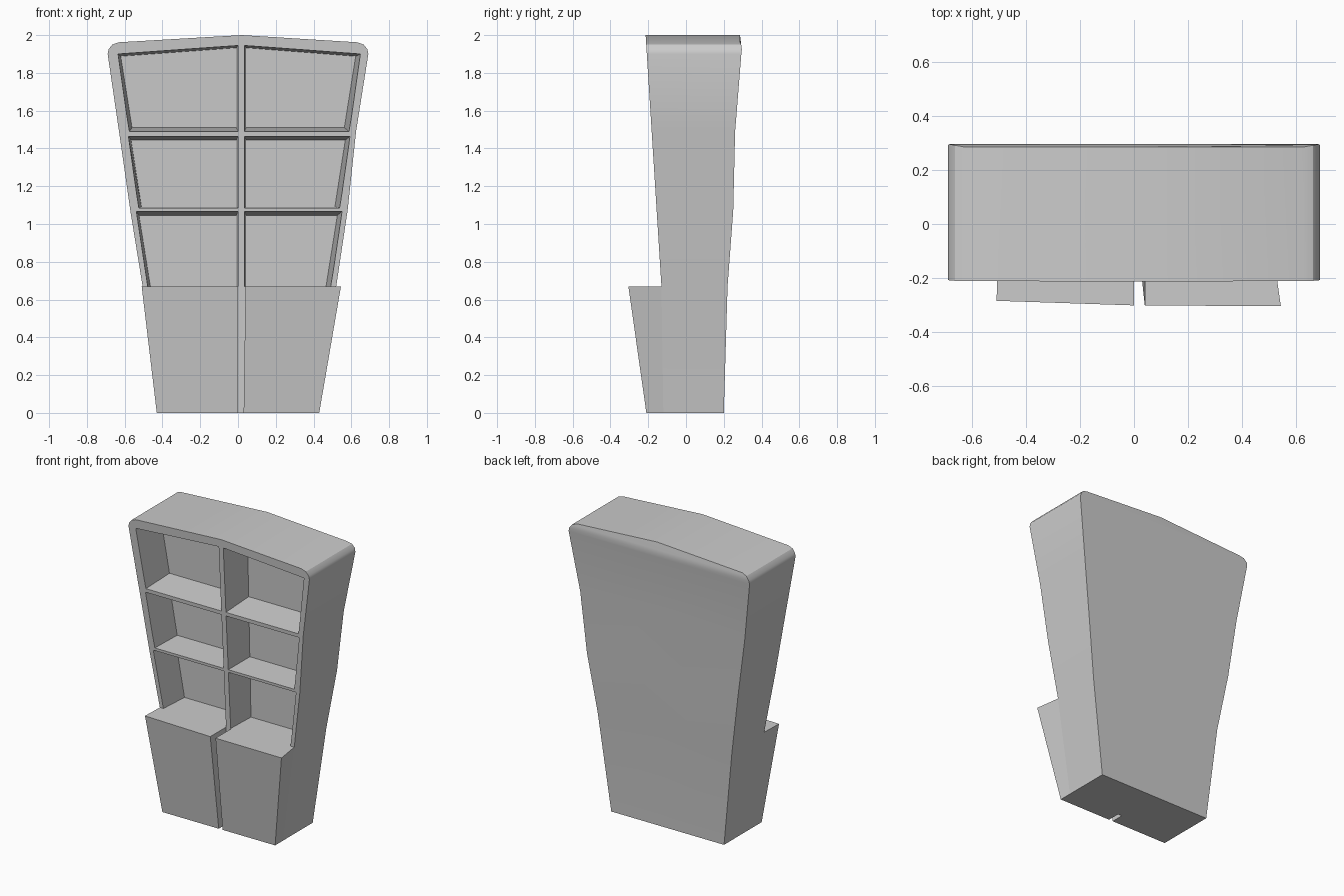
import bpy, bmesh
from mathutils import Vector

if "Cube" in bpy.data.objects:
    bpy.data.objects.remove(bpy.data.objects["Cube"])


def front_y(z):
    """Sloping front plane of the shelving carcass."""
    return -0.13 - 0.063 * (z - 0.67) if z >= 0.67 else -0.12 - 0.015 * z


def inner_y(z):
    """Plane of the recessed back panel."""
    return 0.08 - 0.03 * (z - 0.67)


def make_object(name, bm):
    bmesh.ops.recalc_face_normals(bm, faces=bm.faces)
    mesh = bpy.data.meshes.new(name)
    bm.to_mesh(mesh)
    bm.free()
    ob = bpy.data.objects.new(name, mesh)
    bpy.context.collection.objects.link(ob)
    return ob


def add_block(bm, quad_a, quad_b):
    """Six-sided block joining two matching quads."""
    a = [bm.verts.new(p) for p in quad_a]
    b = [bm.verts.new(p) for p in quad_b]
    bm.faces.new(a)
    bm.faces.new(b)
    for i in range(4):
        j = (i + 1) % 4
        bm.faces.new((a[i], a[j], b[j], b[i]))


# Carcass: flared outline with rounded top corners (z, left, right, back y)
rows = [(0, -0.43, 0.43, 0.20), (0.67, -0.505, 0.52, 0.22),
        (1.07, -0.57, 0.58, 0.25), (1.49, -0.63, 0.625, 0.26),
        (1.90, -0.69, 0.69, 0.293), (1.925, -0.685, 0.685, 0.296),
        (1.95, -0.665, 0.665, 0.292), (1.962, -0.63, 0.63, 0.286)]
bm = bmesh.new()
grid = []
for i, (z, xl, xr, yb) in enumerate(rows):
    zm = 2.0 if i == len(rows) - 1 else z
    pts = [(xl, z), (0.02, zm), (xr, z)]
    f = [bm.verts.new((x, front_y(h), h)) for x, h in pts]
    b = [bm.verts.new((x, yb, h)) for x, h in pts]
    grid.append(f + b[::-1])
for lo, hi in zip(grid, grid[1:]):
    for i in range(6):
        j = (i + 1) % 6
        bm.faces.new((lo[i], lo[j], hi[j], hi[i]))
for r in (grid[0], grid[-1]):
    bm.faces.new((r[0], r[1], r[4], r[5]))
    bm.faces.new((r[1], r[2], r[3], r[4]))
carcass = make_object("shelf_carcass", bm)

# Bays: z bottom, z top at divider, z top at outside, outer x low/high, insets
bays = [(1.49, 1.945, 1.90, 0.575, 0.635, 0.02, 0.012),
        (1.085, 1.464, 1.464, 0.525, 0.58, 0.006, 0.02),
        (0.67, 1.066, 1.066, 0.478, 0.538, 0.0, 0.02)]
bm = bmesh.new()
for side in (-1, 1):
    for zb, zi, zo, x0, x1, db, dt in bays:
        inner = 0.035 if side > 0 else 0.0
        extra = 0.013 if side > 0 else 0.0
        ins = 0.025 if side > 0 else 0.014
        front = [(inner, zb), (side * (x0 + extra), zb),
                 (side * (x1 + extra), zo), (inner, zi)]
        back = [(inner + side * 0.008, zb + db), (side * (x0 + extra - ins), zb + db),
                (side * (x1 + extra - ins), zo - dt), (inner + side * 0.008, zi - dt)]
        f = [Vector((x, front_y(z), z)) for x, z in front]
        b = [Vector((x, inner_y(z), z)) for x, z in back]
        add_block(bm, [p + (p - q) * 0.3 for p, q in zip(f, b)], b)
cutter = make_object("bay_cutter", bm)
cutter.hide_render = True

mod = carcass.modifiers.new("bays", 'BOOLEAN')
mod.operation = 'DIFFERENCE'
mod.solver = 'EXACT'
mod.object = cutter
bpy.context.view_layer.objects.active = carcass
carcass.select_set(True)
bpy.ops.object.modifier_apply(modifier=mod.name)
bpy.data.objects.remove(cutter)
carcass.select_set(True)
bpy.ops.object.shade_smooth_by_angle(angle=0.5)

# Two projecting lower cabinets, leaving a slot in front of the divider
cabinets = [("left_cabinet", -0.43, 0.0, -0.505, 0.0, -0.285),
            ("right_cabinet", 0.43, 0.03, 0.52, 0.04, -0.305)]
for name, ob, ib, ot, it, y_out in cabinets:
    flare = 0.545 if ot > 0 else -0.51
    bm = bmesh.new()
    low = [(ob, -0.12, 0), (ib, -0.12, 0), (ib, -0.21, 0), (ob, -0.21, 0)]
    top = [(ot, -0.13, 0.67), (it, -0.13, 0.67), (it, -0.302, 0.67), (flare, y_out, 0.67)]
    add_block(bm, low, top)
    make_object(name, bm)
